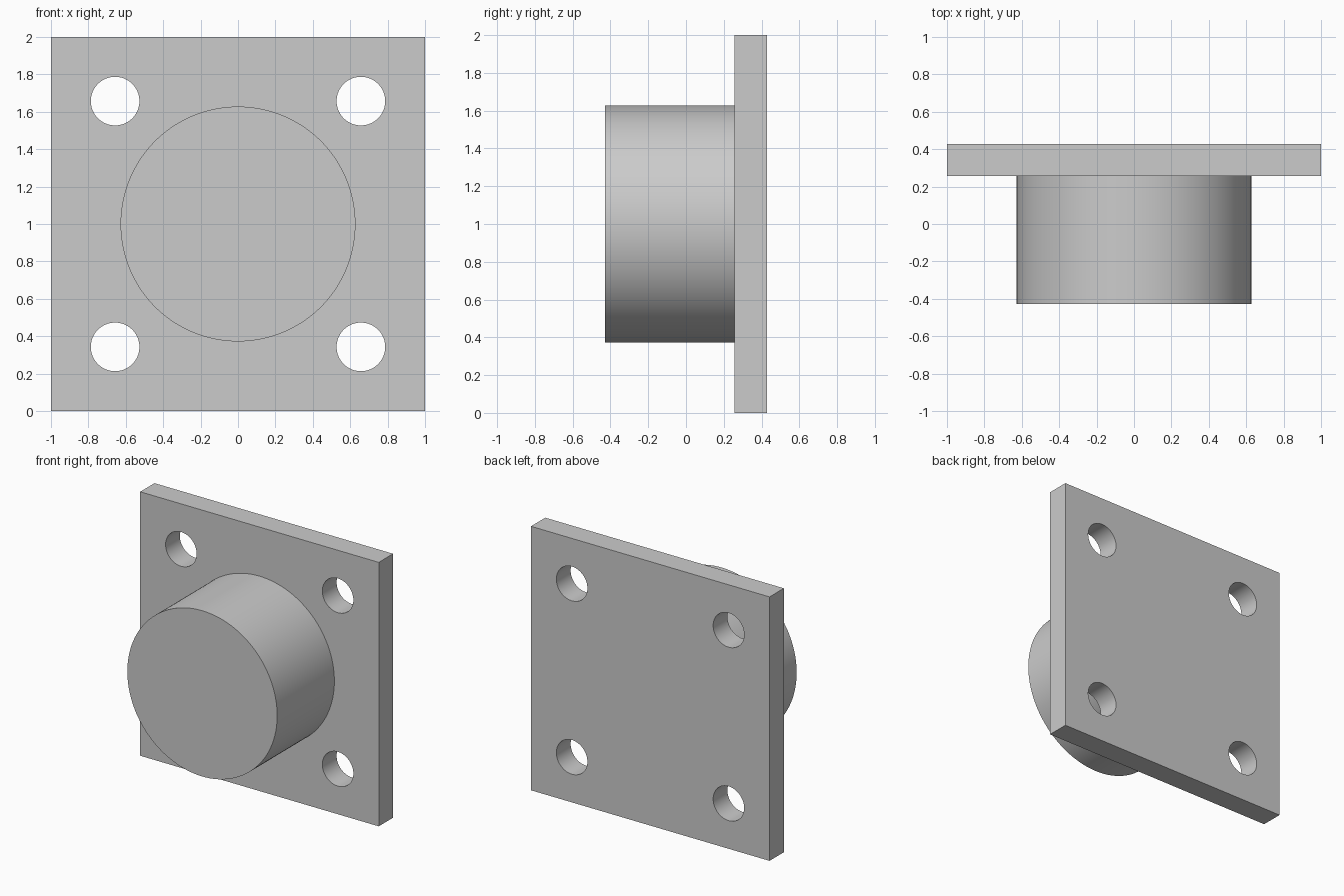
import bpy
from math import pi, radians

if "Cube" in bpy.data.objects:
    bpy.data.objects.remove(bpy.data.objects["Cube"], do_unlink=True)

FRONT, SEAT, BACK = -0.428, 0.257, 0.428   # y of boss face, plate front, plate back
MID_Z = 1.0
HOLE_OFFSET, HOLE_RADIUS, BOSS_RADIUS = 0.657, 0.13, 0.628

grey = bpy.data.materials.new("plain grey")
grey.use_nodes = True
grey.diffuse_color = (0.6, 0.6, 0.6, 1)
grey.node_tree.nodes["Principled BSDF"].inputs["Base Color"].default_value = grey.diffuse_color


def cylinder_y(name, radius, y0, y1, x=0, z=MID_Z, sides=64):
    """Cylinder lying along y from y0 to y1."""
    bpy.ops.mesh.primitive_cylinder_add(
        vertices=sides, radius=radius, depth=y1 - y0,
        location=(x, (y0 + y1) / 2, z), rotation=(pi / 2, 0, 0))
    obj = bpy.context.object
    obj.name = name
    obj.data.materials.append(grey)
    return obj


def combine(target, tool, operation):
    """Apply a boolean to the target and discard the tool."""
    mod = target.modifiers.new(operation.lower(), 'BOOLEAN')
    mod.operation, mod.object, mod.solver = operation, tool, 'EXACT'
    bpy.context.view_layer.objects.active = target
    bpy.ops.object.modifier_apply(modifier=mod.name)
    bpy.data.objects.remove(tool, do_unlink=True)


# Square mounting plate
bpy.ops.mesh.primitive_cube_add(size=1, location=(0, (SEAT + BACK) / 2, MID_Z))
flange = bpy.context.object
flange.name = "flange_plate_with_boss"
flange.scale = (2, BACK - SEAT, 2)
bpy.ops.object.transform_apply(location=True, rotation=True, scale=True)
flange.data.materials.append(grey)

# Round boss, sunk into the plate and fused with it
boss = cylinder_y("boss", BOSS_RADIUS, FRONT, (SEAT + BACK) / 2, sides=128)
combine(flange, boss, 'UNION')

# Four bolt holes through the corners
for sx in (-1, 1):
    for sz in (-1, 1):
        drill = cylinder_y("drill", HOLE_RADIUS, SEAT - 0.1, BACK + 0.1,
                           sx * HOLE_OFFSET, MID_Z + sz * HOLE_OFFSET)
        combine(flange, drill, 'DIFFERENCE')

# Smooth round walls, crisp edges
bpy.ops.object.select_all(action='DESELECT')
flange.select_set(True)
bpy.context.view_layer.objects.active = flange
bpy.ops.object.shade_smooth_by_angle(angle=radians(30))
